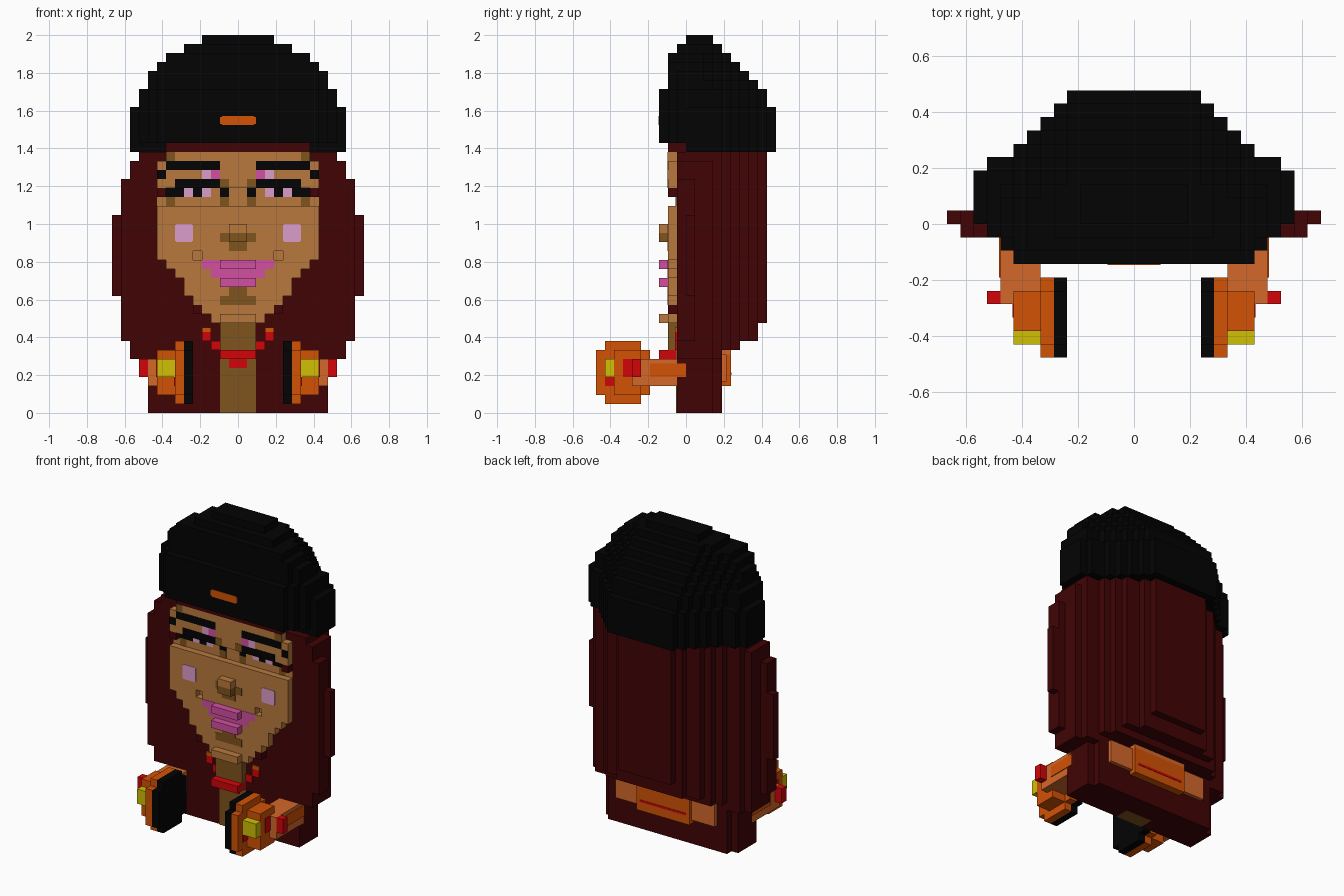
import bpy, bmesh

cube = bpy.data.objects.get("Cube")
if cube:
    bpy.data.objects.remove(cube, do_unlink=True)

U = 2 / 42   # size of one block


def material(name, rgb):
    lin = [((c / 255 + 0.055) / 1.055) ** 2.4 if c > 10 else c / 255 / 12.92 for c in rgb]
    m = bpy.data.materials.new(name)
    m.use_nodes = True
    m.diffuse_color = (*lin, 1)
    m.node_tree.nodes["Principled BSDF"].inputs["Base Color"].default_value = (*lin, 1)
    return m


BLACK = material("black", (3, 3, 3))
HAIR = material("dark red", (65, 3, 5))
ORANGE = material("orange", (210, 82, 5))
COPPER = material("light orange", (212, 104, 42))
RED = material("red", (210, 5, 10))
YELLOW = material("yellow", (208, 192, 5))
SKIN = material("skin", (184, 121, 61))
SHADE = material("dark skin", (128, 83, 30))
PINK = material("magenta", (210, 78, 161))
LILAC = material("lilac", (220, 157, 203))


def finish(name, bm, mat):
    bmesh.ops.recalc_face_normals(bm, faces=bm.faces)
    bmesh.ops.scale(bm, vec=(U, U, U), verts=bm.verts)
    me = bpy.data.meshes.new(name)
    bm.to_mesh(me)
    bm.free()
    me.materials.append(mat)
    ob = bpy.data.objects.new(name, me)
    bpy.context.collection.objects.link(ob)
    return ob


def boxes(name, mat, items, mirror=False):
    """Boxes given in blocks as (x0, x1, y0, y1, z0, z1)."""
    bm = bmesh.new()
    if mirror:
        items = items + [(-b, -a, *rest) for a, b, *rest in items]
    for x0, x1, y0, y1, z0, z1 in items:
        vs = bmesh.ops.create_cube(bm, size=1)["verts"]
        bmesh.ops.scale(bm, vec=(x1 - x0, y1 - y0, z1 - z0), verts=vs)
        bmesh.ops.translate(bm, vec=((x0 + x1) / 2, (y0 + y1) / 2, (z0 + z1) / 2), verts=vs)
    return finish(name, bm, mat)


def plates(name, mat, items, y, mirror=True):
    """Thin front plates given as (x0, x1, z0, z1) on the plane y."""
    return boxes(name, mat, [(a, b, y - 0.05, y + 0.05, c, d) for a, b, c, d in items], mirror)


def layers(name, mat, slabs):
    """Stack of stepped prisms: (z0, z1, first y, half widths for each y row)."""
    bm = bmesh.new()
    for z0, z1, y0, widths in slabs:
        side = []
        for i, w in enumerate(widths):
            side += [(w, y0 + i), (w, y0 + i + 1)]
        clean = []
        for p in side:
            if p not in clean:
                clean.append(p)
        ring = clean + [(-x, y) for x, y in reversed(clean)]
        face = bm.faces.new([bm.verts.new((x, y, z0)) for x, y in ring])
        ext = bmesh.ops.extrude_face_region(bm, geom=[face])["geom"]
        bmesh.ops.translate(bm, vec=(0, 0, z1 - z0),
                            verts=[v for v in ext if isinstance(v, bmesh.types.BMVert)])
    return finish(name, bm, mat)


# Hat: one plan, pulled in at the front, back and sides towards the top
hat_plan = [9, 10, 11, 12, 12, 12, 12, 11, 9, 8, 7, 6, 5]   # rows y = -3 .. 9


def plan(y):
    return hat_plan[max(0, min(12, y + 3))]


hat_slabs = [(29, 30, 0, 10, 12), (30, 34, -3, 10, 12), (34, 36, -3, 9, 11),
             (36, 37, -2, 8, 10), (37, 38, -2, 7, 10), (38, 39, -2, 6, 9),
             (39, 40, -2, 5, 8), (40, 41, -1, 4, 6), (41, 42, 0, 3, 4)]
layers("hat", BLACK, [
    (z0, z1, f, [min(w, plan(y + 10 - b), 12 if z0 == 29 else plan(y - f - 3))
                 for y in range(f, b)])
    for z0, z1, f, b, w in hat_slabs])
plates("hat_badge", ORANGE, [(-2, 2, 32.1, 32.9), (-1.8, 1.8, 32, 33)], -3, False)

# Hair
hair_plan = [13, 14, 12, 12, 11, 9, 8, 7, 5, 4]   # rows y = -1 .. 8
hair_slabs = [(0, 3, 4, 10), (3, 6, 4, 10), (6, 7, 4, 12), (7, 8, 6, 12), (8, 10, 8, 13),
              (10, 13, 9, 13), (13, 22, 9, 14), (22, 26, 9, 13), (26, 28, 9, 12),
              (28, 29, 9, 11), (29, 30, 9, 8)]
layers("hair", HAIR, [(z0, z1, -1, [min(w, 9 if z1 <= 6 and i == 4 else p)
                                    for i, p in enumerate(hair_plan[:b + 1])])
                      for z0, z1, b, w in hair_slabs])
boxes("hair_fringe", HAIR, [(-8, 8, -2, -1, 29, 30)])
boxes("hair_locks", HAIR, [(8, 9, -2, -1, 24, 25), (4, 5, -2, -1, 11, 12)], True)

# Face, built as rows, with the eye band and dimples set back
face_rows = [(28, 29, 8), (25, 28, 9), (18, 23, 9), (17, 18, 4), (16, 17, 8), (15, 16, 7),
             (13, 15, 6), (12, 13, 5), (11, 12, 4), (10, 11, 3)]
boxes("face", SKIN, [(-w, w, -2, -0.5, z0, z1) for z0, z1, w in face_rows]
      + [(-9, 9, -1.1, -0.5, 23, 25), (-6, 6, -1.1, -0.5, 17, 18), (-2, 2, -3, -2, 10, 11),
         (5, 9, -2, -0.5, 17, 18), (-9, -5, -2, -0.5, 17, 18)])
boxes("neck", SHADE, [(-2, 2, -1.1, 1, -0.03, 10), (-2, 2, -2, -1, 7, 10)])
plates("face_shading", SHADE, [(7, 8, 28, 29), (1, 2, 25, 26)], -2)
plates("eye_corners", SHADE, [(7, 8, 23, 24), (1, 2, 23, 24)], -1.1)

# Brows and eyes
plates("eyebrows", BLACK, [(2, 8, 27, 28), (8, 9, 26, 27)], -2)
plates("upper_lashes", BLACK, [(2, 7, 25, 26)], -2)
plates("eye_lines", BLACK, [(6, 8, 24, 25), (4, 5, 24, 25), (1, 2, 24, 25)], -1.1)
plates("eye_whites", LILAC, [(5, 6, 24, 25), (3, 4, 24, 25)], -1.1)
plates("eyelid_inner", PINK, [(2, 3, 26, 27)], -2)
plates("eyelid_outer", LILAC, [(3, 4, 26, 27)], -2)

# Cheeks, nose, mouth and chin
plates("cheeks", LILAC, [(5, 7, 19.1, 20.9), (5.1, 6.9, 19, 21)], -2)
boxes("nose", SKIN, [(-1, 1, -3, -2, 20, 21)])
boxes("nose_tip", SHADE, [(-1, 1, -3, -2, 19, 20)])
plates("nostrils", SHADE, [(-2, 2, 19, 20), (-1, 1, 18, 19)], -2, False)
plates("mouth", PINK, [(-4, 4, 16, 17), (-3, 3, 15, 16)], -2, False)
boxes("lips", PINK, [(-2, 2, -3, -2, 16, 17), (-2, 2, -3, -2, 14, 15)])
plates("chin_shadow", SHADE, [(-1, 1, 13, 14), (-2, 2, 12, 13)], -2, False)

# Necklace
boxes("necklace", RED, [(3, 4, -1.2, -0.5, 8, 9), (2, 3, -1.2, -0.5, 7, 8)], True)
boxes("necklace_pendant", RED, [(-2, 2, -3, -1, 6, 7), (-1, 1, -1.2, -0.5, 5, 6)])
boxes("necklace_ends", ORANGE, [(3, 4, -1.2, -0.5, 9, 9.5)], True)

# Headphones: pads, cups, details and arms
disc = [(-9, -5, 1, 8), (-10, -4, 2, 7)]
boxes("ear_pads", BLACK, [(5, 6, *d) for d in disc], True)
boxes("ear_cup_rims", ORANGE, [(6, 7, *d) for d in disc], True)
boxes("ear_cups", ORANGE, [(7, 9, -8, -5, 2, 7)], True)
boxes("ear_cup_lights", YELLOW, [(7, 9, -9, -8, 4, 6)], True)
boxes("ear_cup_joints", COPPER, [(7, 9, -5, -2, 3, 6), (9, 10, -6, -4, 3, 6)], True)
boxes("ear_cup_buttons", RED, [(10, 11, -6, -5, 4, 6), (8.9, 9.1, -7, -6, 4, 6),
                               (6.9, 7.1, -9, -8, 3, 4)], True)
boxes("headphone_arms", COPPER, [(9, 10, -4, 0, 3, 6), (7, 9, -2, -1, 3, 6)], True)
boxes("arm_stripes", ORANGE, [(9.9, 10.1, -4, 0, 4, 5.5)], True)

# Headband behind the neck
boxes("headband_ends", COPPER, [(4, 7.5, 3, 4.5, 3.5, 6.5)], True)
boxes("headband", ORANGE, [(-4, 4, 3, 5, 3, 6.5)])
boxes("headband_top", COPPER, [(-4, 4, 3, 5, 6.5, 7)])
boxes("headband_stripe", RED, [(-3.5, 3.5, 4.9, 5.05, 4.2, 4.5)])
